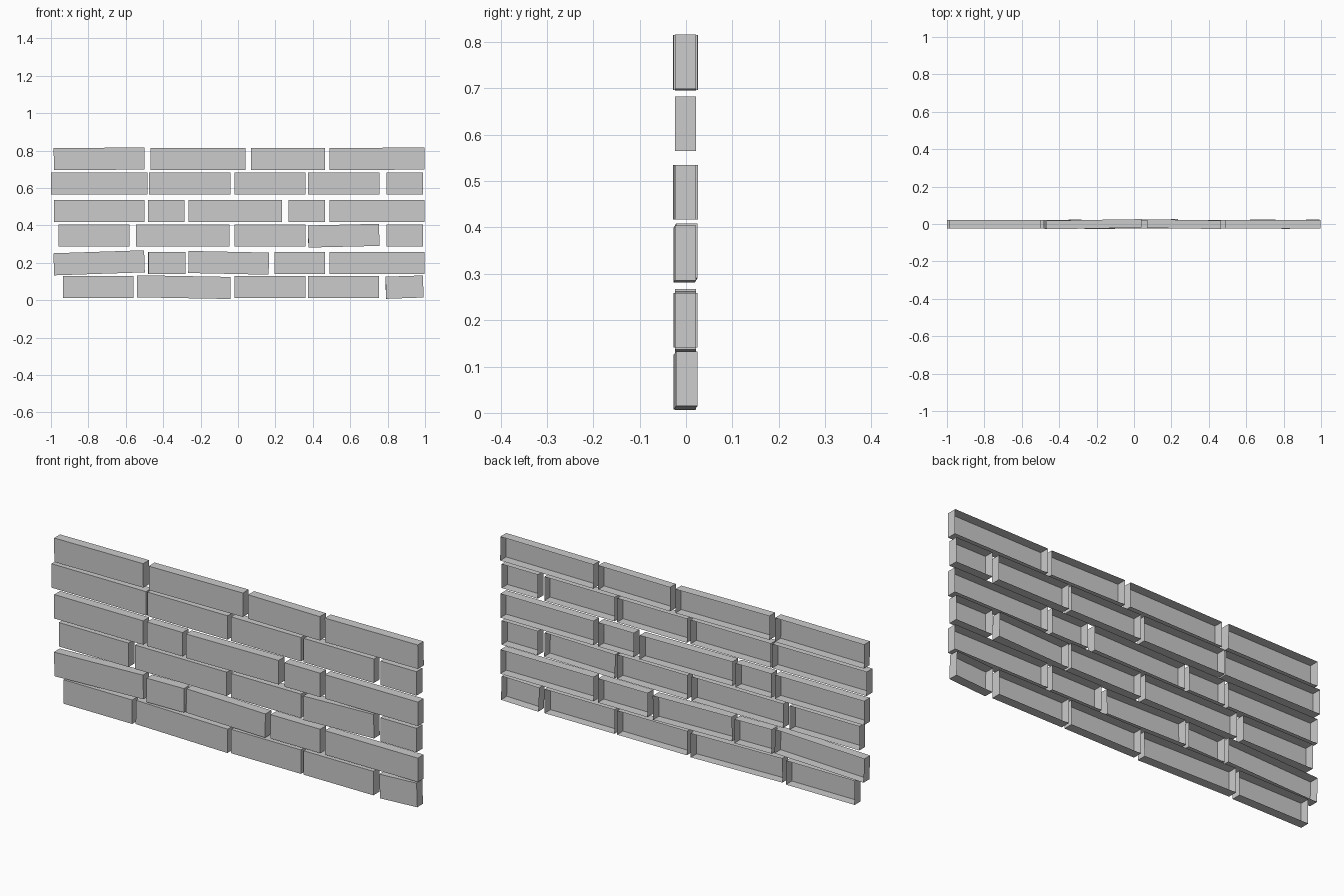
import bpy, bmesh, math
from mathutils import Matrix

if "Cube" in bpy.data.objects:
    bpy.data.objects.remove(bpy.data.objects["Cube"])

H, D = 0.118, 0.046   # brick height and depth

# rows: centre height, then bricks as (x start, x end, rise to the right, yaw)
ROWS = [
    (0.070, [(-.935, -.56, 0, 0), (-.54, -.04, -.009, 0), (-.02, .36, 0, 0),
             (.375, .755, 0, 0), (.79, .99, .007, .005)]),
    (0.200, [(-.985, -.50, .016, 0), (-.48, -.28, 0, .005), (-.265, .165, -.009, 0),
             (.195, .465, 0, 0), (.49, .997, 0, 0)]),
    (0.345, [(-.96, -.58, 0, 0), (-.545, -.045, 0, 0), (-.02, .36, 0, 0),
             (.375, .755, .009, .005), (.793, .99, 0, 0)]),
    (0.476, [(-.985, -.50, 0, 0), (-.48, -.285, 0, 0), (-.265, .235, 0, .008),
             (.27, .465, 0, 0), (.49, .997, 0, 0)]),
    (0.624, [(-1.0, -.485, 0, 0), (-.477, -.04, 0, 0), (-.02, .36, 0, 0),
             (.375, .757, 0, 0), (.793, .99, 0, 0)]),
    (0.756, [(-.985, -.50, .003, 0), (-.467, .04, 0, .008), (.07, .465, 0, -.006),
             (.49, .997, .003, 0)]),
]


def brick(name, x0, x1, z, rise, yaw):
    """Thin-shelled brick, open at the back."""
    w = x1 - x0
    bm = bmesh.new()
    bmesh.ops.create_cube(bm, size=1, matrix=Matrix.Diagonal((w, D, H, 1)))
    back = [f for f in bm.faces if f.normal.y > 0.9]
    bmesh.ops.delete(bm, geom=back, context='FACES_ONLY')
    me = bpy.data.meshes.new(name)
    bm.to_mesh(me)
    bm.free()
    ob = bpy.data.objects.new(name, me)
    ob.location = ((x0 + x1) / 2, -0.001, z)
    ob.rotation_euler = (0, -math.atan2(rise, w), math.atan2(yaw, w))
    bpy.context.collection.objects.link(ob)


# wall courses
for r, (z, bricks) in enumerate(ROWS, 1):
    for c, (x0, x1, rise, yaw) in enumerate(bricks, 1):
        brick(f"brick_row{r}_{c}", x0, x1, z, rise, yaw)
